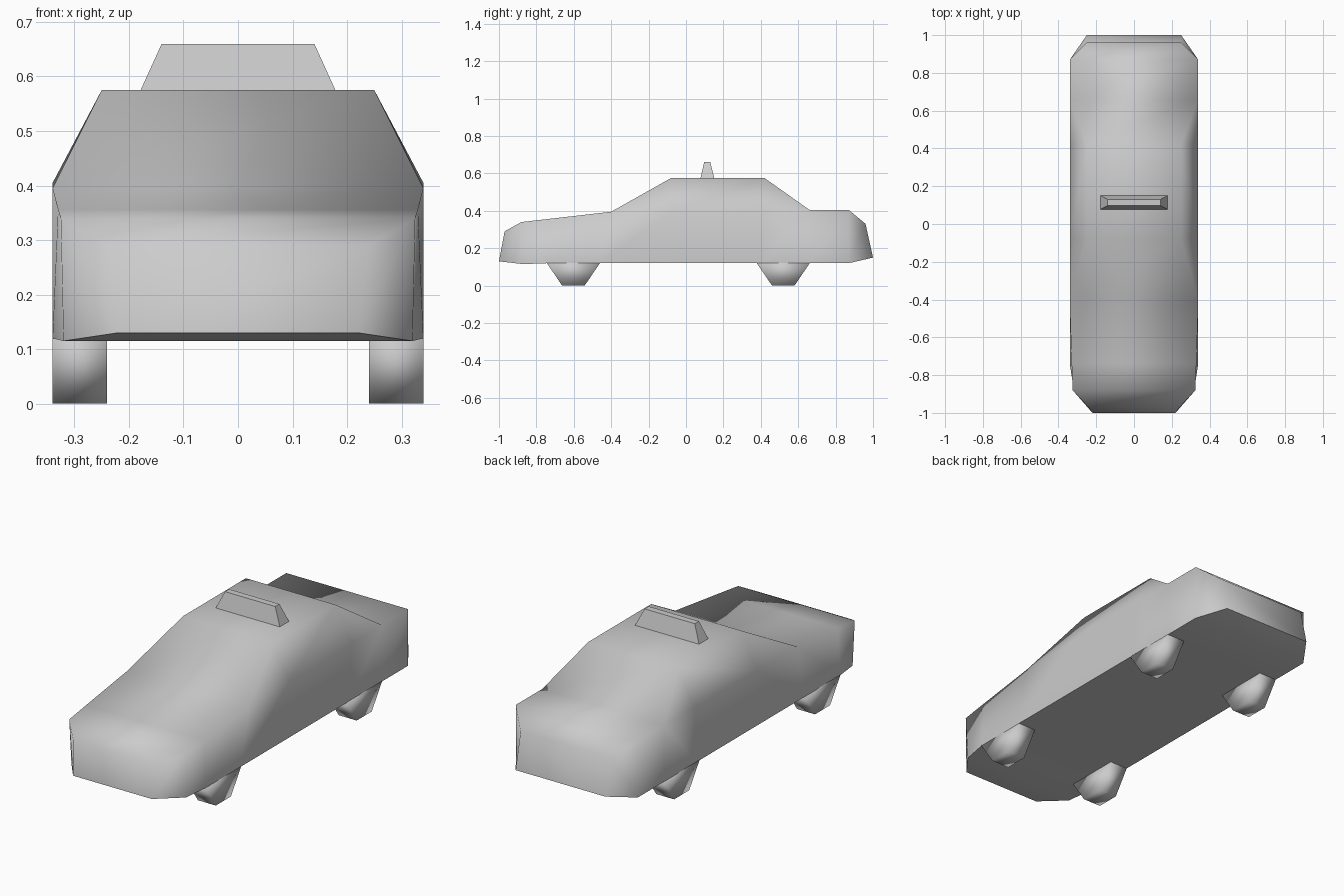
import bpy, bmesh

if "Cube" in bpy.data.objects:
    bpy.data.objects.remove(bpy.data.objects["Cube"])

paint = bpy.data.materials.new("grey_paint")
paint.diffuse_color = (0.6, 0.6, 0.6, 1)
paint.use_nodes = True
paint.node_tree.nodes["Principled BSDF"].inputs["Base Color"].default_value = paint.diffuse_color


def finish(name, bm, smooth=True):
    bmesh.ops.recalc_face_normals(bm, faces=bm.faces)
    for f in bm.faces:
        f.smooth = smooth
    me = bpy.data.meshes.new(name)
    bm.to_mesh(me)
    bm.free()
    me.materials.append(paint)
    ob = bpy.data.objects.new(name, me)
    bpy.context.collection.objects.link(ob)
    return ob


# Body: stations along the length, (y, z, half width) of the sill and shoulder
stations = [
    ((-1.00, 0.13, 0.22), (-0.97, 0.29, 0.24)),
    ((-0.87, 0.115, 0.32), (-0.88, 0.34, 0.325)),
    ((-0.74, 0.12, 0.34), (-0.74, 0.356, 0.33)),
    ((-0.46, 0.12, 0.34), (-0.40, 0.395, 0.34)),
    ((-0.08, 0.12, 0.34), (-0.08, 0.398, 0.34)),
    ((0.40, 0.12, 0.34), (0.42, 0.402, 0.34)),
    ((0.66, 0.12, 0.34), (0.66, 0.405, 0.34)),
    ((0.87, 0.12, 0.34), (0.87, 0.405, 0.34)),
    ((1.00, 0.15, 0.25), (0.96, 0.33, 0.25)),
]
bm = bmesh.new()


def pair(p):
    y, z, w = p
    return [bm.verts.new((s * w, y, z)) for s in (-1, 1)]


rings = [(pair(lo), pair(hi)) for lo, hi in stations]
roof = {4: pair((-0.08, 0.575, 0.25)), 5: pair((0.42, 0.575, 0.25))}
under = []
for i in range(len(rings) - 1):
    (l0, h0), (l1, h1) = rings[i], rings[i + 1]
    under.append(bm.faces.new((l0[0], l0[1], l1[1], l1[0])))
    for s in (0, 1):
        bm.faces.new((l0[s], l1[s], h1[s], h0[s]))
    # top strip rises from the shoulder to the roof over the cabin
    t0, t1 = roof.get(i, h0), roof.get(i + 1, h1)
    bm.faces.new((t0[0], t0[1], t1[1], t1[0]))
    for s in (0, 1):
        side = list(dict.fromkeys((h0[s], h1[s], t1[s], t0[s])))
        if len(side) > 2:
            bm.faces.new(side)
# nose and tail panels
for lo, hi in (rings[0], rings[-1]):
    bm.faces.new((lo[0], lo[1], hi[1], hi[0]))
for f in under:
    for e in f.edges:
        if any(g not in under for g in e.link_faces):
            e.smooth = False
finish("car_body", bm)


def prism(name, bottom, top, smooth):
    """Tapered block; each end is (x0, x1, y0, y1, z)."""
    global bm
    bm = bmesh.new()
    lo, hi = [[bm.verts.new((x, y, z)) for x, y in
               ((x0, y0), (x1, y0), (x1, y1), (x0, y1))]
              for x0, x1, y0, y1, z in (bottom, top)]
    bm.faces.new(lo)
    bm.faces.new(hi)
    for i in range(4):
        j = (i + 1) % 4
        bm.faces.new((lo[i], lo[j], hi[j], hi[i]))
    return finish(name, bm, smooth)


# Wheels: the exposed lower halves of low-sided discs
for end, y in (("front", -0.602), ("rear", 0.52)):
    for side, x0, x1 in (("left", -0.34, -0.24), ("right", 0.24, 0.34)):
        prism(f"{end}_{side}_wheel", (x0, x1, y - 0.06, y + 0.06, 0.0),
              (x0, x1, y - 0.143, y + 0.143, 0.122), True)

# Roof sign
prism("roof_sign", (-0.18, 0.18, 0.077, 0.152, 0.572),
      (-0.14, 0.14, 0.097, 0.13, 0.66), False)
